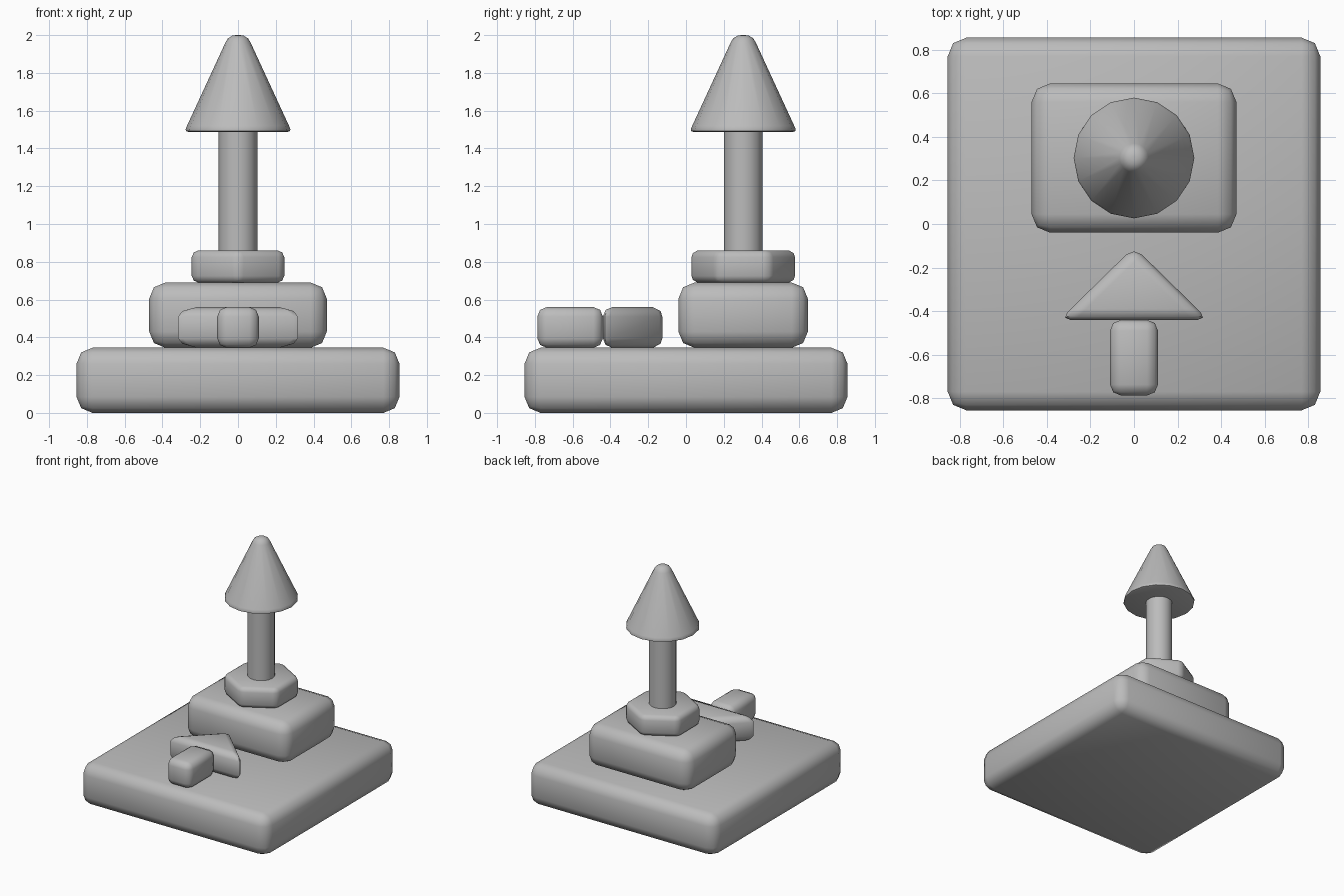
import bpy
import bmesh
import math

cube = bpy.data.objects.get("Cube")
if cube:
    bpy.data.objects.remove(cube, do_unlink=True)

GREY = (0.5, 0.5, 0.5, 1)
grey = bpy.data.materials.new("plain grey")
grey.use_nodes = True
grey.diffuse_color = GREY
grey.node_tree.nodes["Principled BSDF"].inputs["Base Color"].default_value = GREY

TOWER_Y = 0.303


def finish(name, bm, angle):
    bmesh.ops.recalc_face_normals(bm, faces=bm.faces)
    mesh = bpy.data.meshes.new(name)
    bm.to_mesh(mesh)
    bm.free()
    mesh.materials.append(grey)
    obj = bpy.data.objects.new(name, mesh)
    bpy.context.collection.objects.link(obj)
    bpy.ops.object.select_all(action='DESELECT')
    obj.select_set(True)
    bpy.context.view_layer.objects.active = obj
    bpy.ops.object.shade_smooth_by_angle(angle=math.radians(angle))
    return obj


def prism(name, outline, z0, z1, bevel):
    """Extruded outline with every edge rounded."""
    bm = bmesh.new()
    face = bm.faces.new([bm.verts.new((x, y, z0)) for x, y in outline])
    top = bmesh.ops.extrude_face_region(bm, geom=[face])["geom"]
    for v in top:
        if isinstance(v, bmesh.types.BMVert):
            v.co.z = z1
    bmesh.ops.recalc_face_normals(bm, faces=bm.faces)
    bmesh.ops.bevel(bm, geom=bm.edges[:], offset=bevel, segments=2,
                    profile=0.5, affect='EDGES', clamp_overlap=True)
    return finish(name, bm, 60)


def block(name, x, y0, y1, z0, z1, bevel):
    return prism(name, [(-x, y0), (x, y0), (x, y1), (-x, y1)], z0, z1, bevel)


def lathe(name, profile, sides):
    """Closed turned solid from (radius, height) rings."""
    bm = bmesh.new()
    rings = []
    for r, z in profile:
        turns = [math.tau * i / sides for i in range(sides)]
        rings.append([bm.verts.new((r * math.sin(a), TOWER_Y + r * math.cos(a), z))
                      for a in turns])
    for low, high in zip(rings, rings[1:]):
        for i in range(sides):
            j = (i + 1) % sides
            bm.faces.new((low[i], low[j], high[j], high[i]))
    bm.faces.new(rings[0])
    bm.faces.new(rings[-1])
    return finish(name, bm, 50)


# Stepped plinth
block("base_slab", 0.855, -0.855, 0.855, 0, 0.345, 0.085)
block("upper_block", 0.47, -0.04, 0.645, 0.345, 0.69, 0.085)

# Hexagonal collar, a corner facing the front
hexagon = [(0.283 * math.sin(a), TOWER_Y + 0.283 * math.cos(a))
           for a in (math.tau * i / 6 for i in range(6))]
prism("hex_collar", hexagon, 0.69, 0.86, 0.035)

# Post and pointed cap
lathe("post", [(0.103, 0.84), (0.103, 1.5)], 16)
lathe("cone_cap", [(0.262, 1.487), (0.276, 1.492), (0.277, 1.503), (0.27, 1.52),
                   (0.067, 1.96), (0.053, 1.983), (0.03, 1.997), (0.01, 2.0)], 16)

# Arrow lying on the slab, pointing to the back
prism("arrow_head", [(-0.342, -0.44), (0.342, -0.44), (0, -0.105)], 0.345, 0.56, 0.05)
block("arrow_tail", 0.11, -0.787, -0.44, 0.345, 0.56, 0.05)
